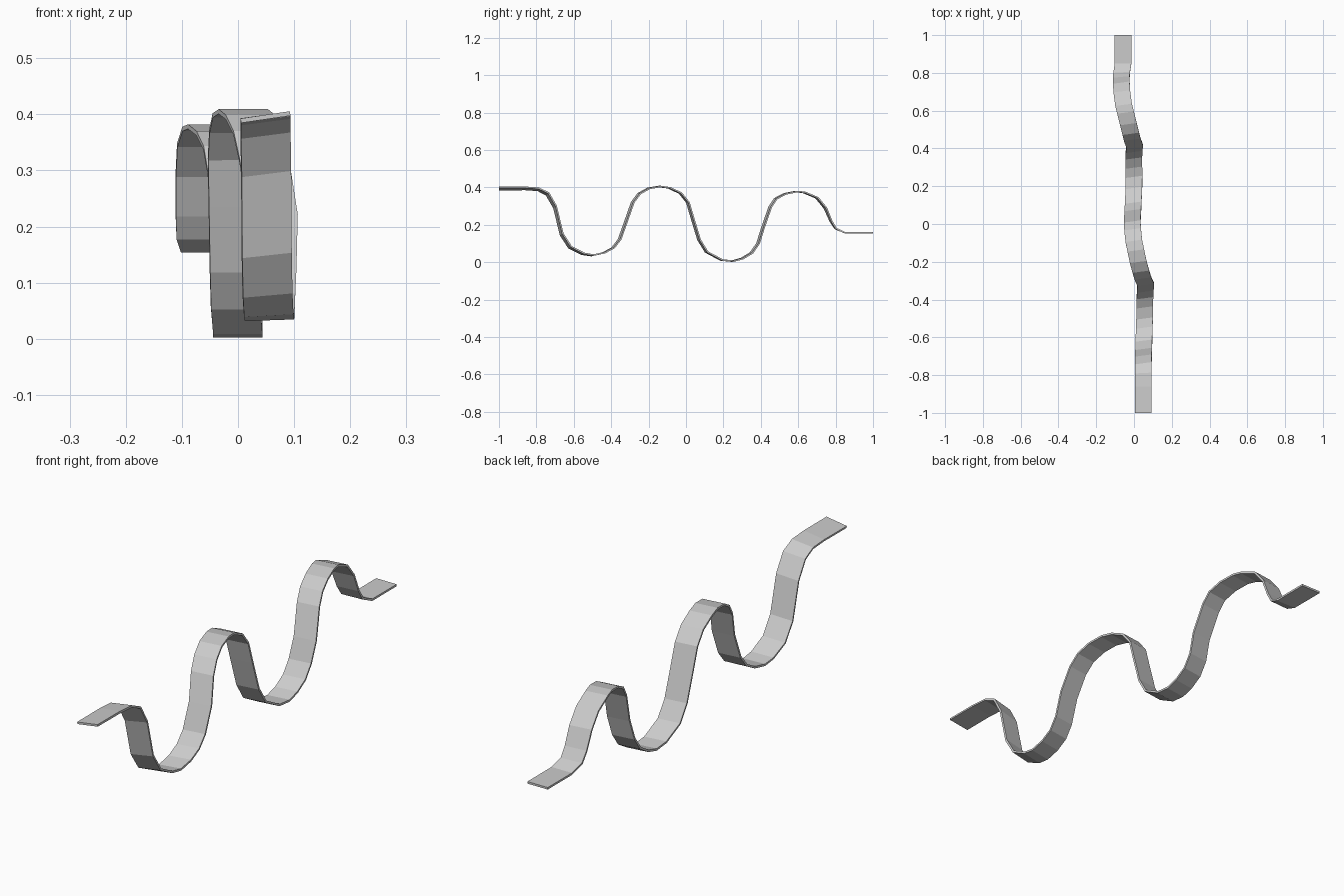
import bpy

# Centre line of the ribbon in side view: (y, z)
path = [(-1, .395), (-.86, .395), (-.79, .39), (-.74, .365), (-.70, .295), (-.665, .15),
        (-.62, .08), (-.55, .045), (-.50, .037), (-.44, .05), (-.39, .077), (-.355, .122),
        (-.32, .22), (-.285, .32), (-.25, .367), (-.20, .395), (-.14, .405), (-.09, .398),
        (-.03, .37), (.01, .32), (.035, .235), (.07, .12), (.11, .055), (.19, .012),
        (.25, .006), (.30, .02), (.35, .05), (.385, .10), (.41, .18), (.45, .295),
        (.48, .34), (.53, .366), (.59, .378), (.63, .374), (.70, .345), (.745, .29),
        (.775, .22), (.80, .18), (.85, .158), (1, .158)]

# Sideways drift (y, x), and skew of the right edge relative to the left
drift = [(-1, .049), (-.74, .049), (-.50, .056), (-.38, .058), (-.32, .062), (-.28, .044),
         (-.2, .022), (-.09, -.001), (0, -.010), (.07, -.006), (.2, 0), (.38, -.001),
         (.41, .004), (.45, -.010), (.53, -.03), (.63, -.055), (.72, -.067),
         (.79, -.067), (.85, -.058), (1, -.058)]
skew_y = [(-1, 0), (-.82, 0), (-.74, .012), (.75, .012), (.84, 0), (1, 0)]
skew_z = [(-1, .013), (-.7, .011), (-.5, .003), (-.3, 0), (1, 0)]
WIDTH, THICKNESS = .088, .008


def lerp(table, y):
    for (a, va), (b, vb) in zip(table, table[1:]):
        if y <= b:
            return va + (vb - va) * (y - a) / (b - a)
    return table[-1][1]


# Ribbon surface swept along the wavy path
verts, faces = [], []
for y, z in path:
    x, sy, sz = lerp(drift, y), lerp(skew_y, y), lerp(skew_z, y)
    for s in (-.5, .5):
        verts.append((x + s * WIDTH, y + s * sy, z + s * sz))
for i in range(0, len(verts) - 2, 2):
    faces.append((i, i + 1, i + 3, i + 2))

mesh = bpy.data.meshes.new("wavy_ribbon")
mesh.from_pydata(verts, [], faces)
ribbon = bpy.data.objects.new("wavy_ribbon", mesh)
bpy.context.collection.objects.link(ribbon)

# Thin strip thickness
solid = ribbon.modifiers.new("thickness", 'SOLIDIFY')
solid.thickness = THICKNESS
solid.offset = 0
solid.use_even_offset = True
